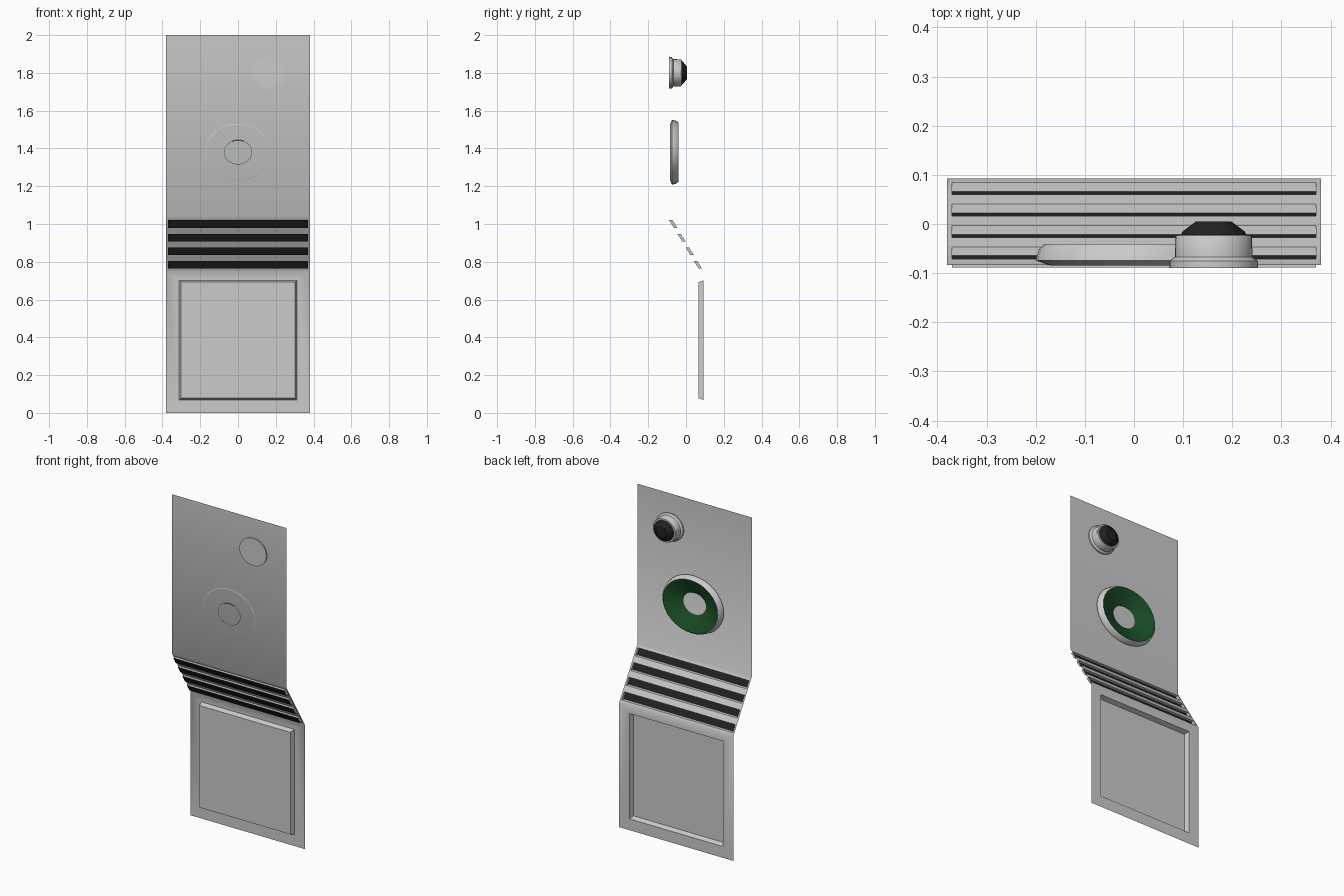
import bpy, bmesh, math

if "Cube" in bpy.data.objects:
    bpy.data.objects.remove(bpy.data.objects["Cube"])

W = 0.38                      # half width of the sheet
Y_UP, Y_LOW = -0.083, 0.093   # depth of upper and lower sheet
Z_UP, Z_LOW = 1.04, 0.75      # bend heights


def material(name, color):
    m = bpy.data.materials.new(name)
    m.diffuse_color = (*color, 1)
    m.use_nodes = True
    m.node_tree.nodes["Principled BSDF"].inputs["Base Color"].default_value = m.diffuse_color
    return m


GREY = material("grey", (0.8, 0.8, 0.8))
BLACK = material("black", (0.015, 0.015, 0.015))
GREEN = material("dark_green", (0.01, 0.08, 0.02))


def finish(name, bm, mats):
    bmesh.ops.remove_doubles(bm, verts=bm.verts, dist=0.0001)
    bmesh.ops.recalc_face_normals(bm, faces=bm.faces)
    me = bpy.data.meshes.new(name)
    bm.to_mesh(me)
    bm.free()
    for m in mats:
        me.materials.append(m)
    ob = bpy.data.objects.new(name, me)
    bpy.context.collection.objects.link(ob)
    bpy.ops.object.select_all(action='DESELECT')
    ob.select_set(True)
    bpy.context.view_layer.objects.active = ob
    bpy.ops.object.shade_smooth_by_angle(angle=math.radians(35))
    return ob


def depth(z):
    """Depth of the bent sheet at height z."""
    t = min(max((Z_UP - z) / (Z_UP - Z_LOW), 0), 1)
    return Y_UP + t * (Y_LOW - Y_UP)


def rect(bm, w, z0, z1, push=0.0):
    return [bm.verts.new((x, depth(z) - push, z))
            for x, z in ((-w, z0), (w, z0), (w, z1), (-w, z1))]


def pocket(bm, band, w, hole, push, taper, floor_mat):
    """Band of sheet with a rectangular pocket pressed toward the front."""
    loops = [rect(bm, W, *band), rect(bm, w, *hole),
             rect(bm, w - taper, hole[0] + taper, hole[1] - taper, push)]
    for a, b in zip(loops, loops[1:]):
        for i in range(4):
            j = (i + 1) % 4
            bm.faces.new((a[i], a[j], b[j], b[i]))
    bm.faces.new(loops[-1]).material_index = floor_mat


# bent sheet: plain upper part, louvred slope, lower part with pressed panel
bm = bmesh.new()
bm.faces.new(rect(bm, W, Z_UP, 2.0))
step = (Z_UP - Z_LOW) / 4
for i in range(4):
    zc = 1.0 - i * 0.0717
    top = Z_UP - i * step
    pocket(bm, (top - step, top), 0.37, (zc - 0.02, zc + 0.02), 0.018, 0.0, 1)
pocket(bm, (0.0, Z_LOW), 0.312, (0.068, 0.702), 0.027, 0.01, 0)
finish("door_sheet", bm, [GREY, BLACK])


def lathe(name, cx, cz, aspect, profile, mats, n=32):
    """Elliptical turning about y; profile rows are (x radius, y, material)."""
    bm = bmesh.new()
    rings = []
    for r, y, _ in profile:
        rings.append([bm.verts.new((cx + r * math.cos(a), y, cz + r * aspect * math.sin(a)))
                      for a in (2 * math.pi * k / n for k in range(n))])
    for k in range(len(rings) - 1):
        for i in range(n):
            j = (i + 1) % n
            f = bm.faces.new((rings[k][i], rings[k][j], rings[k + 1][j], rings[k + 1][i]))
            f.material_index = profile[k + 1][2]
    return bm, rings, name, mats


# shallow green dish with a pale outer rim and open centre
bm, rings, name, mats = lathe("dish_ring", 0.0, 1.38, 0.86, [
    (0.172, -0.084, 0), (0.2, -0.074, 0), (0.194, -0.052, 0), (0.183, -0.041, 0),
    (0.172, -0.044, 1), (0.14, -0.058, 1), (0.105, -0.07, 1), (0.073, -0.084, 1)],
    [GREY, GREEN])
finish(name, bm, mats)

# knob with flange, body and black tapered cap
bm, rings, name, mats = lathe("knob", 0.162, 1.80, 0.92, [
    (0.09, -0.09, 0), (0.09, -0.075, 0), (0.079, -0.067, 0), (0.078, -0.027, 0),
    (0.075, -0.023, 0), (0.066, -0.022, 0), (0.064, -0.016, 1), (0.036, 0.005, 1)],
    [GREY, BLACK])
bm.faces.new(rings[0])
bm.faces.new(rings[-1]).material_index = 1
finish(name, bm, mats)
